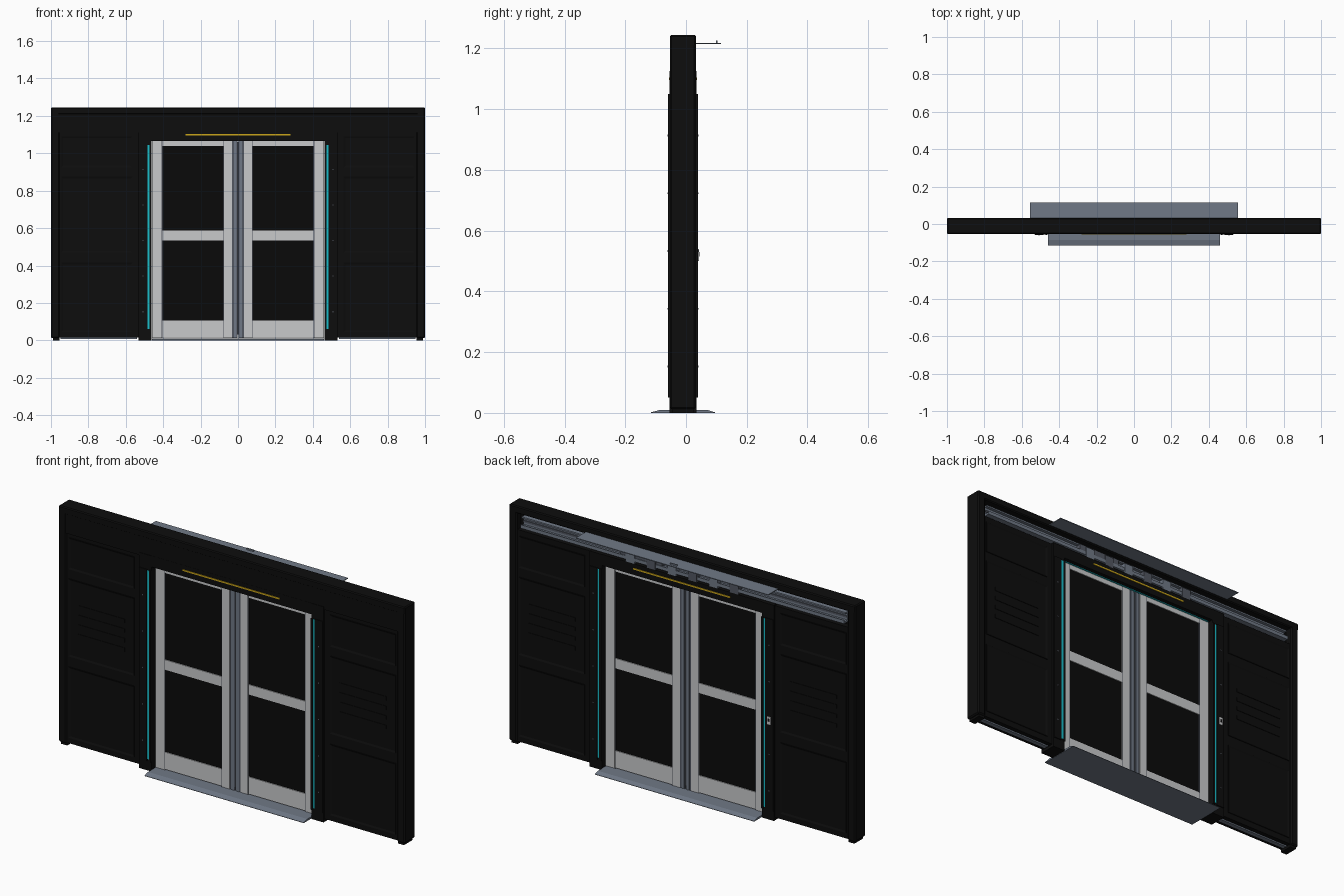
import bpy, bmesh
from mathutils import Vector

if "Cube" in bpy.data.objects:
    bpy.data.objects.remove(bpy.data.objects["Cube"])

MID = -0.01                      # centre plane of the wall in y


def material(name, r, g, b):
    m = bpy.data.materials.new(name)
    m.use_nodes = True
    m.diffuse_color = (r, g, b, 1)
    bsdf = next(n for n in m.node_tree.nodes if n.type == 'BSDF_PRINCIPLED')
    bsdf.inputs["Base Color"].default_value = (r, g, b, 1)
    return m


BLACK = material("wall black", .004, .004, .004)
GLASS = material("dark glass", .003, .003, .003)
SILVER = material("door silver", .58, .59, .6)
STEEL = material("blue grey steel", .16, .19, .24)
RUBBER = material("seal grey", .085, .095, .12)
CYAN = material("cyan light", .01, .52, .6)
YELLOW = material("yellow light", .6, .38, .01)


def finish(name, bm, mat):
    bmesh.ops.recalc_face_normals(bm, faces=bm.faces)
    me = bpy.data.meshes.new(name)
    bm.to_mesh(me)
    bm.free()
    me.materials.append(mat)
    ob = bpy.data.objects.new(name, me)
    bpy.context.collection.objects.link(ob)
    return ob


def box(name, mat, x, y, z, bevel=0):
    """Box from (low, high) pairs."""
    bm = bmesh.new()
    bmesh.ops.create_cube(bm, size=1)
    for v in bm.verts:
        v.co = Vector([(r[0] + r[1]) / 2 + c * (r[1] - r[0]) for r, c in zip((x, y, z), v.co)])
    if bevel:
        bmesh.ops.bevel(bm, geom=bm.edges[:], offset=bevel, segments=1, affect='EDGES')
    return finish(name, bm, mat)


def slab(name, mat, x, half, z, bevel=0):
    """Box symmetric about the wall's centre plane."""
    return box(name, mat, x, (MID - half, MID + half), z, bevel)


def extrude_x(name, mat, profile, x0, x1):
    """Closed (y, z) profile swept along x."""
    bm = bmesh.new()
    f = bm.faces.new([bm.verts.new((x0, y, z)) for y, z in profile])
    top = bmesh.ops.extrude_face_region(bm, geom=[f])["geom"]
    bmesh.ops.translate(bm, vec=(x1 - x0, 0, 0),
                        verts=[v for v in top if isinstance(v, bmesh.types.BMVert)])
    return finish(name, bm, mat)


def framed_panel(name, x, z):
    """Thin plate with a sunken field on its front and back."""
    ob = slab(name, BLACK, x, .039, z)
    bm = bmesh.new()
    bm.from_mesh(ob.data)
    faces = [f for f in bm.faces if abs(f.normal.y) > .9]
    bmesh.ops.inset_individual(bm, faces=faces, thickness=.012, depth=-.003)
    bm.to_mesh(ob.data)
    bm.free()


def span(s, a, b):
    """Range mirrored to side s."""
    return tuple(sorted((s * a, s * b)))


# Wall halves, jambs and door leaves, mirrored left and right
for s, side in ((1, "left"), (-1, "right")):
    slab(side + "_wall_core", BLACK, span(s, .52, .97), .035, (.015, 1.12))
    slab(side + "_end_post", BLACK, span(s, .955, 1), .043, (.012, 1.24), .006)
    slab(side + "_end_foot", BLACK, span(s, .955, .99), .035, (0, .02))
    slab(side + "_floor_guide", STEEL, span(s, .54, .95), .012, (.008, .018))
    for label, z in (("lower", (.045, .415)), ("middle", (.47, .875)), ("upper", (.925, 1.09))):
        framed_panel(f"{side}_{label}_panel", span(s, .565, .945), z)
    for i in range(4):
        z = .58 + i * .05
        slab(f"{side}_slat_{i}", BLACK, span(s, .62, .89), .039, (z, z + .02))

    # Jamb with a light set between two ridges
    slab(side + "_jamb", BLACK, span(s, .462, .532), .045, (0, 1.125))
    slab(side + "_jamb_inner_ridge", BLACK, span(s, .462, .473), .05, (.05, 1.05))
    slab(side + "_jamb_outer_ridge", BLACK, span(s, .485, .53), .05, (.05, 1.05))
    slab(side + "_jamb_light", CYAN, span(s, .473, .485), .047, (.06, 1.045))
    for i in range(5):
        z = .15 + i * .19
        slab(f"{side}_jamb_screw_{i}", RUBBER, span(s, .506, .511), .051, (z, z + .006))

    # Door leaf
    slab(side + "_door_outer_stile", SILVER, span(s, .408, .46), .015, (.012, 1.065))
    slab(side + "_door_outer_seam", RUBBER, span(s, .404, .408), .0145, (.012, 1.065))
    slab(side + "_door_inner_stile", SILVER, span(s, .032, .078), .015, (.012, 1.065))
    slab(side + "_door_inner_seam", RUBBER, span(s, .074, .077), .0155, (.012, 1.065))
    for label, z in (("bottom", (.015, .105)), ("middle", (.535, .587)), ("top", (1.04, 1.065))):
        slab(f"{side}_door_{label}_rail", SILVER, span(s, .077, .405), .0145, z)
    slab(side + "_door_glass", GLASS, span(s, .077, .405), .01, (.1, 1.045))
    slab(side + "_door_seal_base", RUBBER, span(s, .002, .032), .012, (.012, 1.065))
    slab(side + "_door_seal_lip", STEEL, span(s, .007, .022), .015, (.012, 1.065))

slab("door_seal_gap", BLACK, (-.002, .002), .01, (.03, 1.06))

# Lintel over the doors and its lights
slab("lintel", BLACK, (-.47, .47), .043, (1.067, 1.125))
slab("lintel_under_light", CYAN, (-.455, .455), .022, (1.0645, 1.0675))
slab("lintel_sign_light", YELLOW, (-.28, .28), .046, (1.096, 1.104))

# Header beam: solid front, open bay behind, cap on top
box("header_front", BLACK, (-.97, .97), (-.052, -.005), (1.11, 1.235))
box("header_cap", BLACK, (-1, 1), (-.053, .033), (1.207, 1.245), .005)

# Running rail in the open bay
extrude_x("running_rail", STEEL,
          [(-.005, 1.19), (.02, 1.19), (.02, 1.182), (.004, 1.182), (.004, 1.145),
           (.026, 1.145), (.026, 1.153), (.031, 1.153), (.031, 1.135), (-.005, 1.135)],
          -.935, .935)
box("rail_track_line", RUBBER, (-.935, .935), (.004, .009), (1.158, 1.168))
for i in range(6):
    x = -.3 + i * .12
    box(f"rail_hanger_{i}", STEEL if i % 2 else RUBBER, (x - .025, x + .025),
        (.0, .033), (1.122, 1.178))
box("drive_motor", RUBBER, (.12, .36), (.004, .028), (1.15, 1.185))

# Service cover sticking out at the back
box("service_cover", STEEL, (-.555, .555), (.02, .115), (1.214, 1.218))
box("service_cover_catch", STEEL, (-.02, .02), (.098, .104), (1.218, 1.226))

# Ramped threshold plate
extrude_x("threshold", STEEL,
          [(-.115, 0), (-.115, .002), (-.085, .01), (.07, .01), (.095, .002), (.095, 0)],
          -.46, .46)

# Door button on the back of the right jamb
box("button_plate", SILVER, (-.518, -.498), (.038, .043), (.5, .54))
box("button", BLACK, (-.513, -.503), (.042, .0445), (.515, .53))
